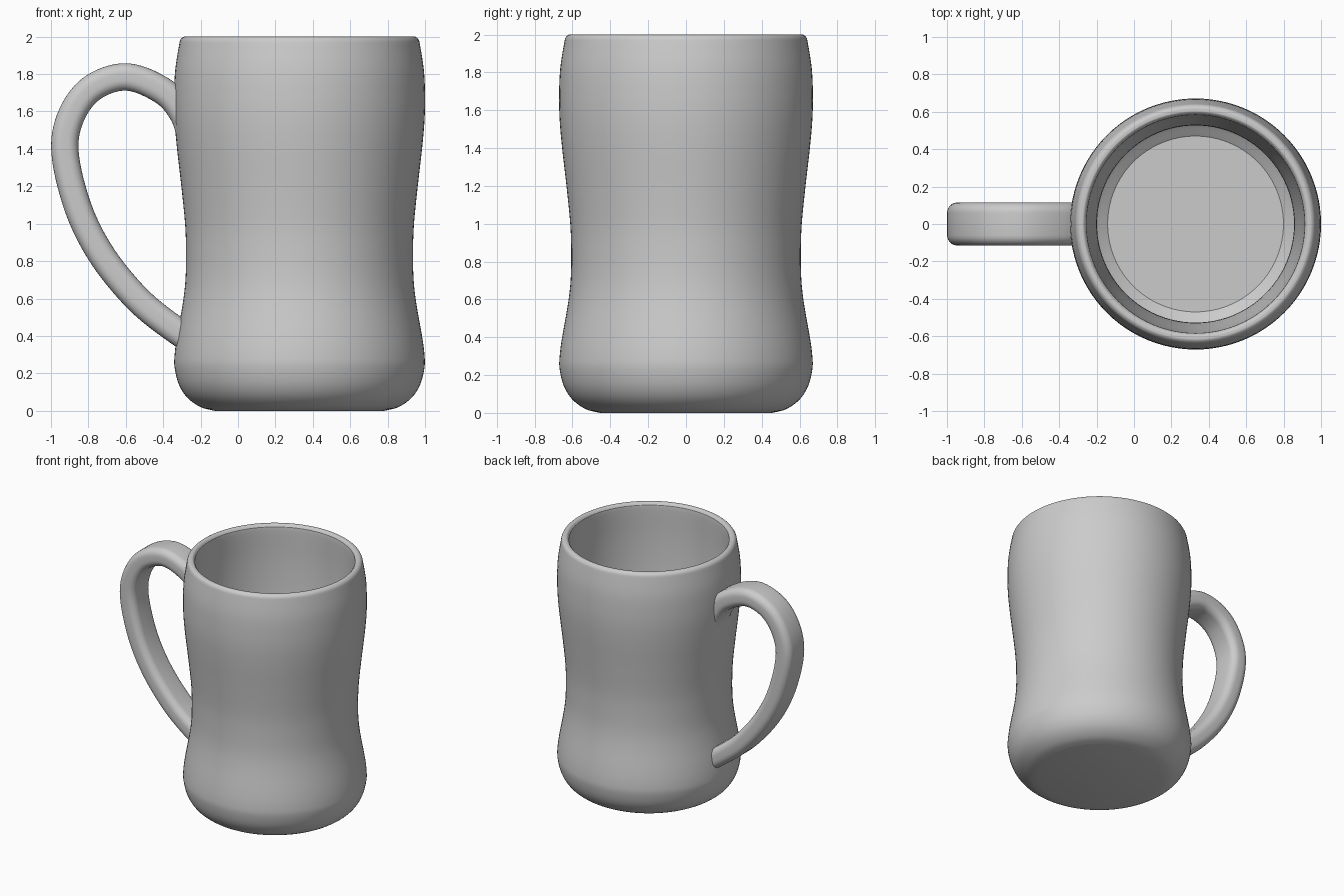
import bpy, bmesh, math
from mathutils import Vector

if "Cube" in bpy.data.objects:
    bpy.data.objects.remove(bpy.data.objects["Cube"])

SIDES = 96
AXIS_X = 0.329

glaze = bpy.data.materials.new("grey glaze")
glaze.use_nodes = True
glaze.diffuse_color = (0.6, 0.6, 0.6, 1)
glaze.node_tree.nodes["Principled BSDF"].inputs["Base Color"].default_value = (0.6, 0.6, 0.6, 1)


def smooth_path(points, steps):
    """Catmull-Rom curve through 2D points."""
    p = [Vector(q) for q in points]
    p = [2 * p[0] - p[1]] + p + [2 * p[-1] - p[-2]]
    out = []
    for a, b, c, d in zip(p, p[1:], p[2:], p[3:]):
        for i in range(steps):
            t = i / steps
            out.append(0.5 * (2 * b + (c - a) * t + (2 * a - 5 * b + 4 * c - d) * t ** 2
                              + (3 * b - a - 3 * c + d) * t ** 3))
    return out + [p[-2]]


def skin(bm, rings):
    """Join closed rings of points with quads and cap both ends."""
    loops = [[bm.verts.new(co) for co in ring] for ring in rings]
    n = len(loops[0])
    for a, b in zip(loops, loops[1:]):
        for i in range(n):
            j = (i + 1) % n
            bm.faces.new((a[i], a[j], b[j], b[i]))
    bm.faces.new(loops[0])
    bm.faces.new(loops[-1])


def finish(bm, name):
    bmesh.ops.recalc_face_normals(bm, faces=bm.faces)
    mesh = bpy.data.meshes.new(name)
    bm.to_mesh(mesh)
    bm.free()
    obj = bpy.data.objects.new(name, mesh)
    bpy.context.collection.objects.link(obj)
    mesh.materials.append(glaze)
    bpy.ops.object.select_all(action="DESELECT")
    obj.select_set(True)
    bpy.context.view_layer.objects.active = obj
    bpy.ops.object.shade_smooth_by_angle(angle=math.radians(35))


# Mug body: one profile up the outside, over the rim and down to the inner floor
outside = [(.455, 0), (.53, .02), (.60, .07), (.645, .14), (.668, .23), (.668, .3),
           (.655, .4), (.625, .57), (.61, .7), (.607, .85), (.612, 1), (.632, 1.2),
           (.655, 1.4), (.668, 1.55), (.671, 1.68), (.665, 1.82), (.645, 1.95)]
rim = [(.636, 1.985), (.618, 2), (.602, 2), (.588, 1.985), (.583, 1.95)]
inside = [(.587, 1.7), (.575, 1.4), (.54, 1.05), (.527, .8), (.55, .5),
          (.58, .27), (.555, .15), (.47, .08)]
profile = smooth_path(outside + rim + inside, 4)
turn = [2 * math.pi * i / SIDES for i in range(SIDES)]
bm = bmesh.new()
skin(bm, [[(AXIS_X + r * math.cos(a), r * math.sin(a), min(max(z, 0), 2)) for a in turn]
          for r, z in profile])
finish(bm, "mug_body")

# Handle: rounded bar swept along a curve in the xz plane
path = smooth_path([(-.24, 1.42), (-.295, 1.59), (-.41, 1.715), (-.615, 1.785), (-.82, 1.69),
                    (-.925, 1.45), (-.87, 1.13), (-.74, .85), (-.54, .6), (-.33, .43),
                    (-.18, .34)], 8)
HALF_THICK, HALF_WIDE, ROUND = .073, .115, .055
section = []
for k, (sx, sy) in enumerate([(1, 1), (-1, 1), (-1, -1), (1, -1)]):
    for i in range(7):
        a = (k + i / 6) * math.pi / 2
        section.append((sx * (HALF_THICK - ROUND) + ROUND * math.cos(a),
                        sy * (HALF_WIDE - ROUND) + ROUND * math.sin(a)))
rings = []
for i, c in enumerate(path):
    t = (path[min(i + 1, len(path) - 1)] - path[max(i - 1, 0)]).normalized()
    rings.append([(c.x + t.y * u, v, c.y - t.x * u) for u, v in section])
bm = bmesh.new()
skin(bm, rings)

# Trim the handle ends inside the thickness of the mug wall
cut = bmesh.ops.bisect_plane(bm, geom=bm.verts[:] + bm.edges[:] + bm.faces[:],
                             plane_co=(-.28, 0, 0), plane_no=(1, 0, 0), clear_outer=True)
bmesh.ops.holes_fill(bm, edges=[e for e in bm.edges if e.is_boundary])
finish(bm, "handle")
